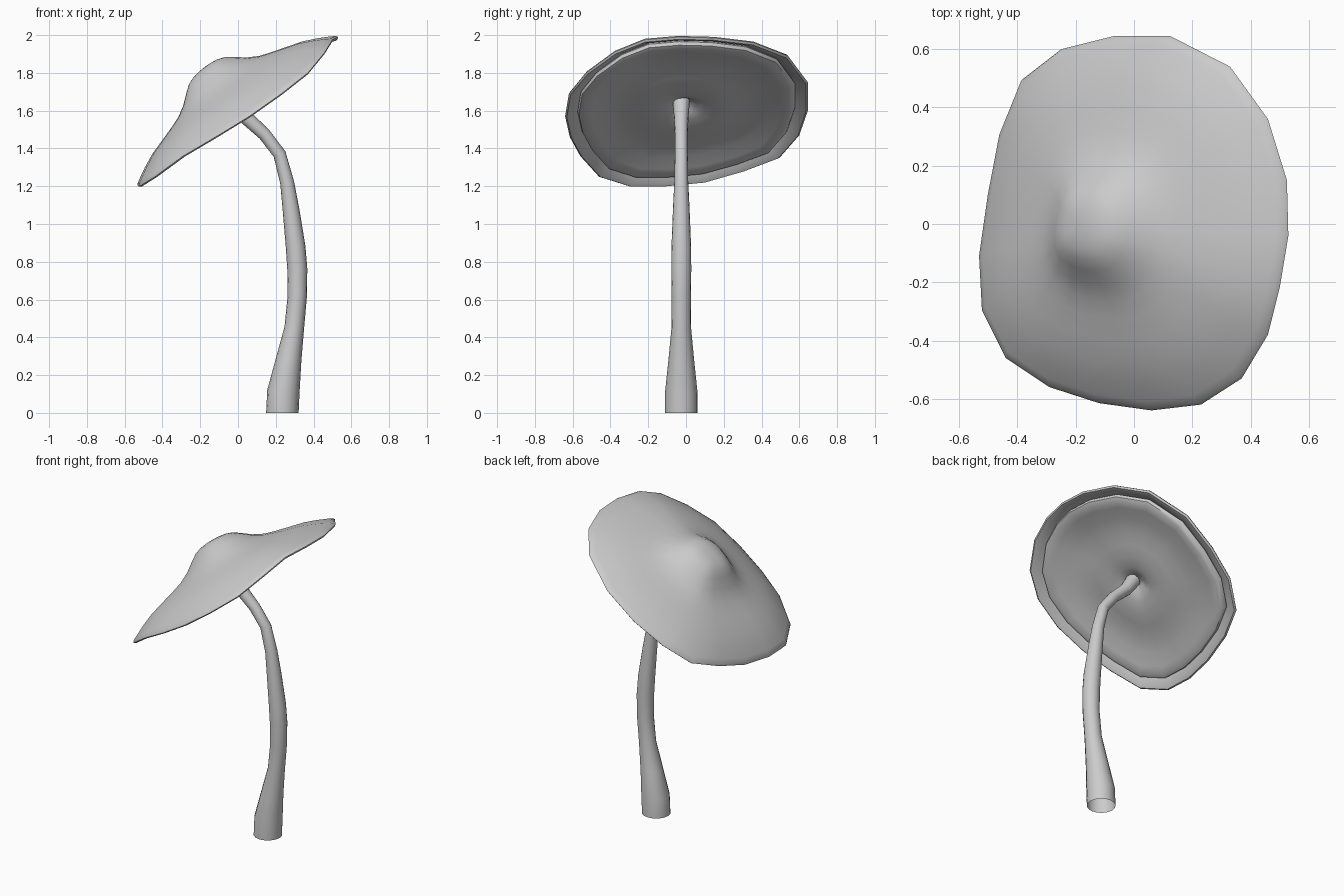
import bpy, math
from mathutils import Vector

if "Cube" in bpy.data.objects:
    bpy.data.objects.remove(bpy.data.objects["Cube"])

# Tilted cap frame: rim centre and cap axis
C = Vector((0, -0.01, 1.595))
N = Vector((-0.607, 0, 0.795))

# Wavy rim outline, 20 corners
RIM = [Vector(p) for p in (
    (.53, -.04, 1.99), (.525, .15, 1.985), (.46, .36, 1.96), (.33, .54, 1.89), (.125, .645, 1.75),
    (-.07, .645, 1.60), (-.25, .60, 1.47), (-.385, .495, 1.35), (-.46, .31, 1.28), (-.50, .10, 1.22),
    (-.53, -.11, 1.20), (-.52, -.30, 1.20), (-.44, -.46, 1.25), (-.29, -.56, 1.36), (-.12, -.615, 1.46),
    (.06, -.64, 1.57), (.23, -.62, 1.69), (.37, -.53, 1.80), (.46, -.38, 1.91), (.50, -.22, 1.975))]


def loft(name, rings, tip=None, end=None):
    """Skin equal-sized rings; optionally close the first/last ring to a point."""
    n = len(rings[0])
    verts = [p for r in rings for p in r]
    faces = []
    for i in range(len(rings) - 1):
        for j in range(n):
            k = (j + 1) % n
            faces.append((i * n + j, (i + 1) * n + j, (i + 1) * n + k, i * n + k))
    if tip is not None:
        verts.append(tip)
        faces += [(len(verts) - 1, j, (j + 1) % n) for j in range(n)]
    if end is not None:
        verts.append(end)
        b = (len(rings) - 1) * n
        faces += [(len(verts) - 1, b + (j + 1) % n, b + j) for j in range(n)]
    me = bpy.data.meshes.new(name)
    me.from_pydata(verts, [], faces)
    ob = bpy.data.objects.new(name, me)
    bpy.context.collection.objects.link(ob)
    bpy.ops.object.select_all(action='DESELECT')
    ob.select_set(True)
    bpy.context.view_layer.objects.active = ob
    bpy.ops.object.shade_smooth_by_angle(angle=math.radians(50))
    return ob


def cap_ring(s, h):
    """Rim outline scaled by s, raised h along the cap axis; sag fades inward."""
    out = []
    for p in RIM:
        d = p - C
        sag = d.dot(N)
        out.append(C + (d - N * sag) * s + N * (sag * s * s + h))
    return out


# Cap: pointed hump, flared brim, rolled lip and inner brim
cap_profile = [(.06, .293), (.12, .287), (.18, .272), (.24, .243), (.32, .2), (.41, .166), (.5, .145),
               (.62, .12), (.75, .093), (.86, .06), (.95, .028), (.99, .012), (1, 0),
               (.985, -.008), (.96, -.002), (.91, .02), (.87, .04)]
loft("cap", [cap_ring(s, h) for s, h in cap_profile], tip=C + N * .295)

# Gills: softly rippled disc under the cap with a rounded edge
gill_profile = [(.87, .045), (.895, .02), (.885, .002), (.85, -.004), (.78, .006), (.66, .024), (.52, .032),
                (.4, .024), (.28, .02), (.17, .026), (.1, .04), (.06, .06)]
loft("gills", [cap_ring(s, h) for s, h in gill_profile], end=C + N * .07)

# Stem: bent tapering tube (x, z, radius), open at the base
path = [(.235, 0, .086), (.24, .11, .086), (.268, .28, .068), (.298, .45, .052), (.314, .62, .051),
        (.314, .76, .053), (.305, .88, .052), (.28, 1.08, .044), (.26, 1.22, .037), (.22, 1.37, .034),
        (.14, 1.475, .034), (.045, 1.562, .038), (-.015, 1.65, .045)]
rings = []
for i, (x, z, r) in enumerate(path):
    a, b = path[max(i - 1, 0)], path[min(i + 1, len(path) - 1)]
    t = Vector((b[0] - a[0], 0, b[1] - a[1])).normalized() if i else Vector((0, 0, 1))
    side = Vector((t.z, 0, -t.x))
    rings.append([Vector((x, -.025, z)) + side * (r * math.cos(q)) + Vector((0, r * math.sin(q), 0))
                  for q in (math.tau * j / 16 for j in range(16))])
stem = loft("stem", rings)

# Outward normals on every part
for ob in list(bpy.context.collection.objects):
    if ob is stem:
        ob.data.flip_normals()
    elif ob.data.polygons[-1].normal.dot(N) * (1 if ob.name == "cap" else -1) < 0:
        ob.data.flip_normals()
